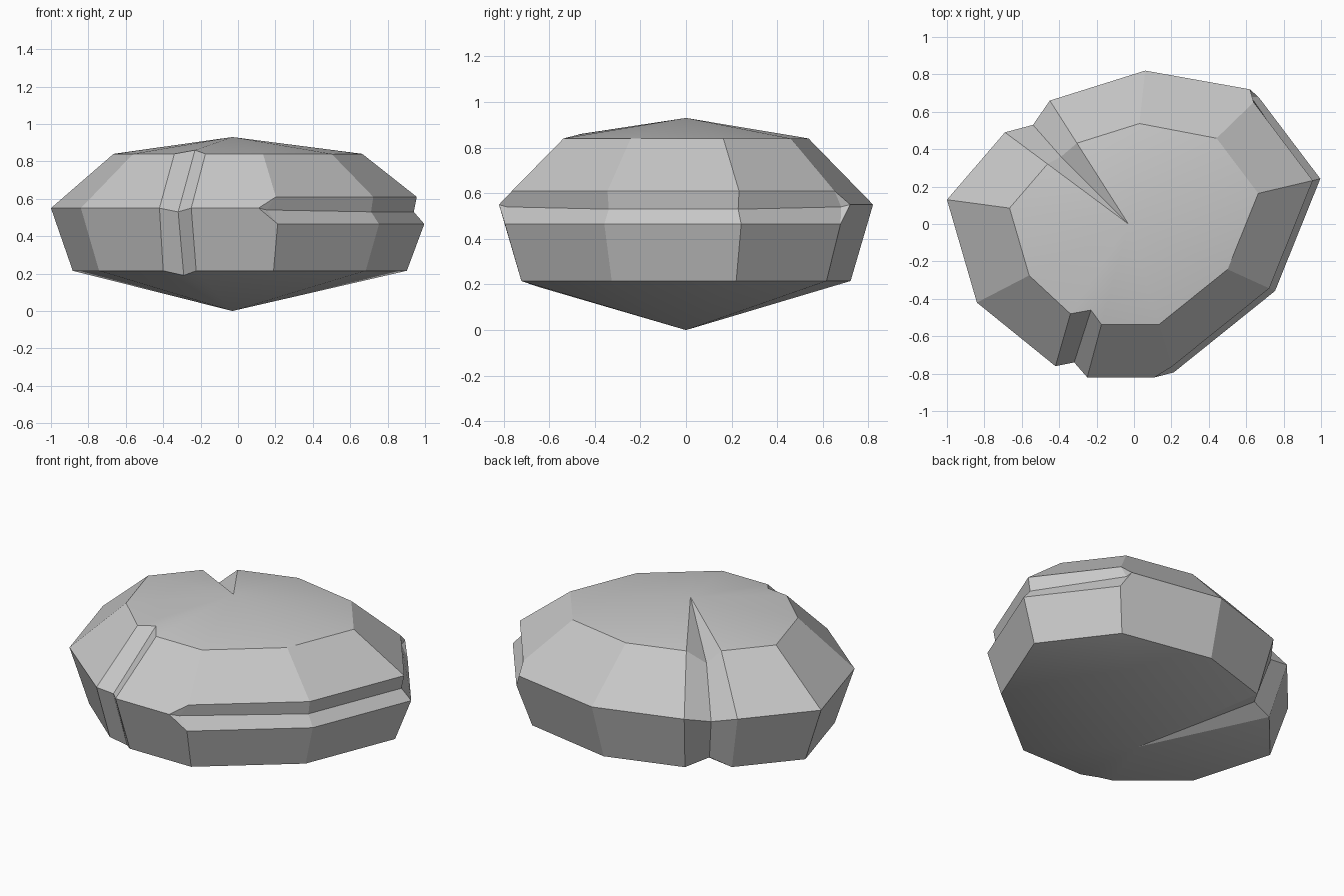
import bpy
import bmesh
from math import radians
from mathutils import Vector

cube = bpy.data.objects.get("Cube")
if cube:
    bpy.data.objects.remove(cube)

# Heights of the three rings and the axis the outline is scaled about
LOW, MID, TOP = 0.215, 0.55, 0.84
AXIS = Vector((-0.03, 0.0, 0.0))

bm = bmesh.new()


def vert(x, y, z):
    return bm.verts.new((x, y, z))


def scaled(x, y, factor, z):
    p = AXIS + (Vector((x, y, 0)) - AXIS) * factor
    return vert(p.x, p.y, z)


class Column:
    """Vertices running up one corner of the stone."""

    def __init__(self, bottom, lower, upper, top, inner=None):
        self.bottom, self.lower, self.upper, self.top = bottom, lower, upper, top
        self.inner = inner


def corner(x, y):
    mid = vert(x, y, MID)
    return Column(scaled(x, y, 0.88, LOW), mid, mid, scaled(x, y, 0.655, TOP))


def explicit(bottom, mid, top):
    m = vert(*mid)
    return Column(vert(*bottom), m, m, vert(*top))


def grooved(x, y):
    return Column(scaled(x, y, 0.88, LOW), scaled(x, y, 0.968, 0.465),
                  scaled(x, y, 0.93, 0.61), scaled(x, y, 0.655, TOP),
                  scaled(x, y, 0.915, 0.53))


# Horizontal groove on the left side, with a pointed tip at each end
groove = [grooved(0.22, -0.82), grooved(0.78, -0.37),
          grooved(1.03, 0.25), grooved(0.69, 0.70)]
tips = {groove[0]: vert(0.11, -0.82, MID), groove[-1]: vert(0.62, 0.72, MID)}
for col, tip in tips.items():
    col.inner.co = col.inner.co.lerp(tip.co, 0.5)

# Narrow notch at the front and deep cleft at the back
notch = [explicit((-0.40, -0.66, LOW), (-0.42, -0.76, MID), (-0.34, -0.48, TOP)),
         explicit((-0.29, -0.65, 0.19), (-0.32, -0.74, 0.53), (-0.23, -0.46, 0.86)),
         corner(-0.25, -0.82)]
cleft = [corner(-0.45, 0.66),
         explicit((-0.48, 0.46, 0.25), (-0.54, 0.53, 0.51), (-0.39, 0.36, 0.76)),
         corner(-0.69, 0.49)]

columns = ([corner(-1.0, 0.13), corner(-0.84, -0.42)] + notch + groove
           + [corner(0.06, 0.82)] + cleft)
base_point = vert(AXIS.x, AXIS.y, 0.0)
peak = vert(AXIS.x, AXIS.y, 0.93)

for a, b in zip(columns, columns[1:] + columns[:1]):
    # Side bands, meeting the groove tip where the groove starts or stops
    tip = []
    if bool(a.inner) != bool(b.inner):
        tip = [tips[a if a.inner else b]]
    bm.faces.new([a.bottom, b.bottom, b.lower] + tip + [a.lower])
    bm.faces.new([a.upper] + tip + [b.upper, b.top, a.top])
    if a.inner and b.inner:
        bm.faces.new([a.lower, b.lower, b.inner, a.inner])
        bm.faces.new([a.inner, b.inner, b.upper, a.upper])
    # Softly shaded shallow cap and underside
    for face in (bm.faces.new([a.top, b.top, peak]),
                 bm.faces.new([b.bottom, a.bottom, base_point])):
        face.smooth = True

for col, tip in tips.items():
    bm.faces.new([tip, col.lower, col.inner])
    bm.faces.new([tip, col.inner, col.upper])

bmesh.ops.recalc_face_normals(bm, faces=bm.faces)
for edge in bm.edges:
    edge.smooth = edge.calc_face_angle(0) < radians(25)

mesh = bpy.data.meshes.new("stone")
bm.to_mesh(mesh)
bm.free()

# Plain stone colour
grey = (0.58, 0.58, 0.58, 1.0)
mat = bpy.data.materials.new("stone_grey")
mat.use_nodes = True
mat.diffuse_color = grey
bsdf = next(n for n in mat.node_tree.nodes if n.type == "BSDF_PRINCIPLED")
bsdf.inputs["Base Color"].default_value = grey
mesh.materials.append(mat)

stone = bpy.data.objects.new("stone", mesh)
bpy.context.collection.objects.link(stone)
